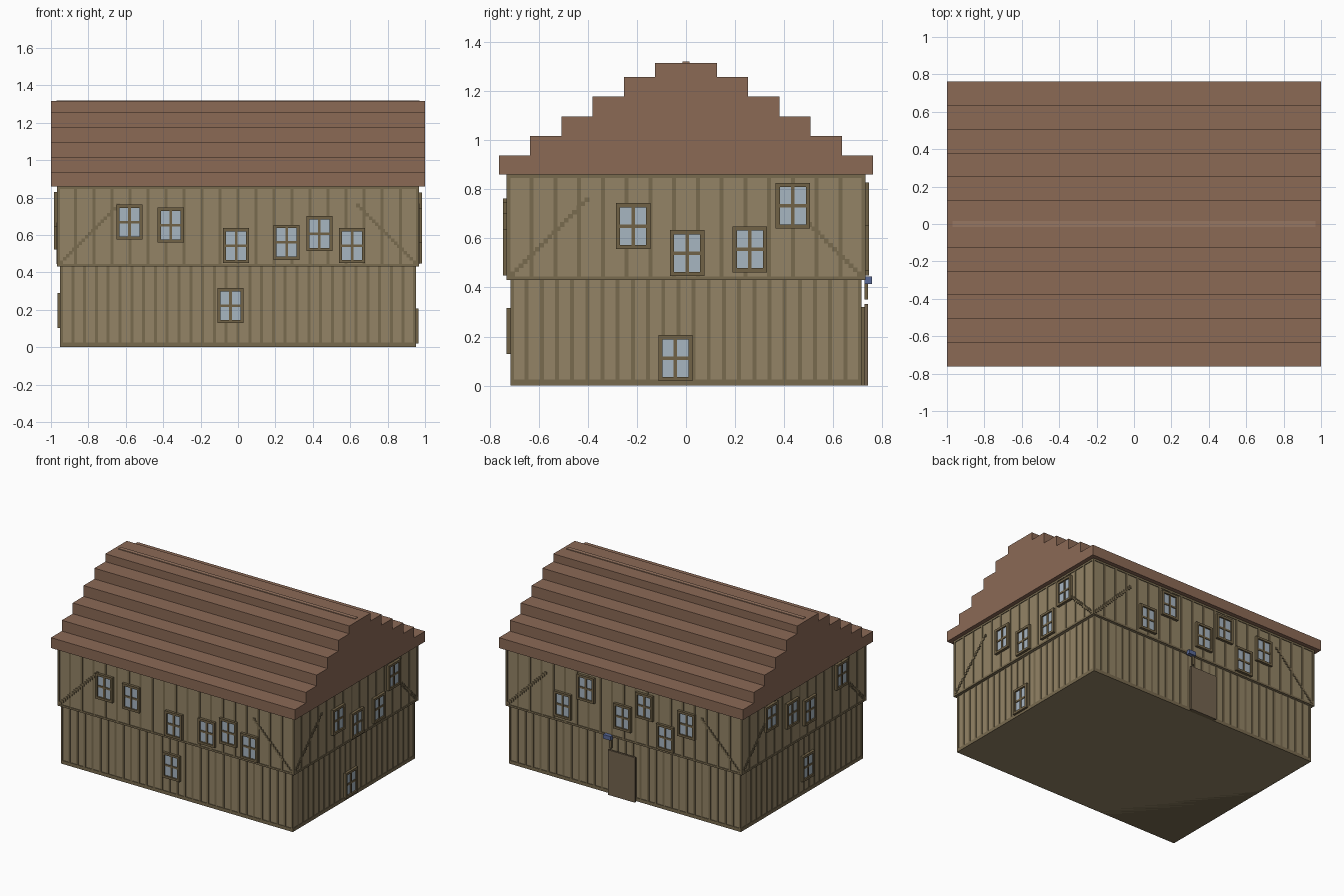
import bpy, bmesh

if "Cube" in bpy.data.objects:
    bpy.data.objects.remove(bpy.data.objects["Cube"])

def material(name, rgb):
    m = bpy.data.materials.new(name)
    m.diffuse_color = [(c / 255) ** 2.2 for c in rgb] + [1]
    m.use_nodes = True
    m.node_tree.nodes["Principled BSDF"].inputs["Base Color"].default_value = m.diffuse_color
    return m

WALL = material("wall_boards", (146, 131, 102))
WOOD = material("timber", (120, 106, 80))
FRAME = material("window_wood", (112, 98, 72))
GLASS = material("glass", (166, 180, 192))
ROOF = material("roof_tiles", (138, 105, 86))
RIDGE = material("ridge_wood", (150, 118, 98))
DOOR = material("door_wood", (116, 100, 80))
BLUE = material("lantern_blue", (90, 105, 150))

def boxes(name, mat, items):
    """One object made of axis-aligned boxes given as (low, high) corners."""
    bm = bmesh.new()
    for lo, hi in items:
        for v in bmesh.ops.create_cube(bm, size=1)["verts"]:
            v.co = [(a + b) / 2 + c * (b - a) for a, b, c in zip(lo, hi, v.co)]
    me = bpy.data.meshes.new(name)
    bm.to_mesh(me)
    bm.free()
    me.materials.append(mat)
    ob = bpy.data.objects.new(name, me)
    bpy.context.collection.objects.link(ob)
    return ob

def on_side(side, base, u, z, d):
    """Box on a wall: u along the wall, z up, d outward from the wall plane."""
    near, far = base + d[0], base + d[1]
    out = (near, far) if side in ("right", "back") else (-far, -near)
    if side in ("front", "back"):
        return (u[0], out[0], z[0]), (u[1], out[1], z[1])
    return (out[0], u[0], z[0]), (out[1], u[1], z[1])

SIDES = ("front", "back", "left", "right")
LX, LY, UX, UY = 0.946, 0.711, 0.964, 0.726
FLOOR, EAVE = 0.43, 0.86

# Storeys: the upper one juts out a little
boxes("lower_storey", WALL, [((-LX, -LY, 0), (LX, LY, FLOOR))])
boxes("upper_storey", WALL, [((-UX, -UY, FLOOR), (UX, UY, EAVE))])

# Sill and floor bands
T = 0.005
boxes("bottom_sill", WOOD, [((-LX - T, -LY - T, 0), (LX + T, LY + T, 0.025))])
boxes("floor_band", WOOD, [((-UX - T, -UY - T, FLOOR), (UX + T, UY + T, FLOOR + 0.014))])
boxes("eave_band", WOOD, [((-UX - T, -UY - T, EAVE - 0.014), (UX + T, UY + T, EAVE))])

# Vertical battens and stepped corner braces on every side
for side in SIDES:
    fb = side in ("front", "back")
    lo_half, lo_base, lo_n = (LX, LY, 30) if fb else (LY, LX, 23)
    up_half, up_base, up_n = (UX, UY, 20) if fb else (UY, UX, 15)
    battens = []
    for half, base, n, w, z in ((lo_half, lo_base, lo_n, 0.008, (0, FLOOR)),
                                (up_half, up_base, up_n, 0.008, (FLOOR, EAVE))):
        for i in range(n + 1):
            u = -half + 2 * half * i / n
            u = max(-half + w - T, min(half - w + T, u))
            battens.append(on_side(side, base, (u - w, u + w), z, (-0.01, 0.004)))
    boxes(side + "_battens", WOOD, battens)
    brace = []
    for s in (-1, 1):
        for i in range(19):
            u, z = s * (up_half - 0.02 - i * 0.0168), 0.455 + i * 0.0168
            brace.append(on_side(side, up_base, (u - 0.0095, u + 0.0095),
                                 (z - 0.0095, z + 0.0095), (-0.01, 0.006)))
    boxes(side + "_braces", WOOD, brace)

# Windows: centre along the wall and height
UPPER = {
    "front": [(-.58, .668), (-.36, .652), (-.01, .543), (.26, .56), (.435, .607), (.61, .543)],
    "back": [(.495, .561), (.305, .735), (.005, .6), (-.175, .73), (-.345, .543), (-.52, .685)],
    "right": [(-.215, .65), (.005, .54), (.26, .555), (.435, .733)],
    "left": [(.39, .737), (.145, .67), (-.06, .615), (-.434, .737)],
}
LOWER = {"front": [(-.04, .222)], "right": [(-.043, .112)], "left": [(-.063, .195)], "back": []}
W, H, B, M = 0.07, 0.0935, 0.017, 0.007
for side in SIDES:
    fb = side in ("front", "back")
    frames, panes = [], []
    spots = [(p, UY if fb else UX) for p in UPPER[side]] + [(p, LY if fb else LX) for p in LOWER[side]]
    for (u, z), base in spots:
        def add(group, a, b, c, e, depth):
            group.append(on_side(side, base, (u + a, u + b), (z + c, z + e), (-0.01, depth)))
        add(frames, -W, -W + B, -H, H, 0.02)
        add(frames, W - B, W, -H, H, 0.02)
        add(frames, -W + B, W - B, -H, -H + B, 0.02)
        add(frames, -W + B, W - B, H - B, H, 0.02)
        add(frames, -M, M, -H + B, H - B, 0.015)
        add(frames, -W + B, W - B, -M, M, 0.014)
        add(panes, -W + B, W - B, -H + B, H - B, 0.009)
    boxes(side + "_window_frames", FRAME, frames)
    boxes(side + "_window_glass", GLASS, panes)

# Door on the back with a lantern bracket
boxes("door_backing", FRAME, [((-0.09, 0.70, 0), (0.11, 0.728, 0.32))])
boxes("door", DOOR, [((-0.10, 0.728, 0), (0.12, 0.742, 0.333))])
boxes("lantern_bracket", FRAME, [((0.092, 0.728, 0.35), (0.108, 0.742, 0.42))])
boxes("lantern", BLUE, [((0.09, 0.727, 0.415), (0.15, 0.757, 0.445))])

# Stepped gable roof: one stair profile extruded along x
half_profile, z = [], EAVE
for i, top in enumerate((0.937, 1.017, 1.097, 1.177, 1.257, 1.315)):
    y = 0.762 - i * 0.1273
    half_profile += [(y, z), (y, top)]
    z = top
profile = half_profile + [(-y, z) for y, z in reversed(half_profile)]
bm = bmesh.new()
face = bm.faces.new([bm.verts.new((-1, y, z)) for y, z in profile])
new = bmesh.ops.extrude_face_region(bm, geom=[face])["geom"]
bmesh.ops.translate(bm, verts=[g for g in new if isinstance(g, bmesh.types.BMVert)], vec=(2, 0, 0))
bmesh.ops.recalc_face_normals(bm, faces=bm.faces)
mesh = bpy.data.meshes.new("roof")
bm.to_mesh(mesh)
bm.free()
mesh.materials.append(ROOF)
bpy.context.collection.objects.link(bpy.data.objects.new("roof", mesh))
boxes("ridge_cap", RIDGE, [((-0.97, -0.015, 1.30), (0.97, 0.015, 1.32))])
